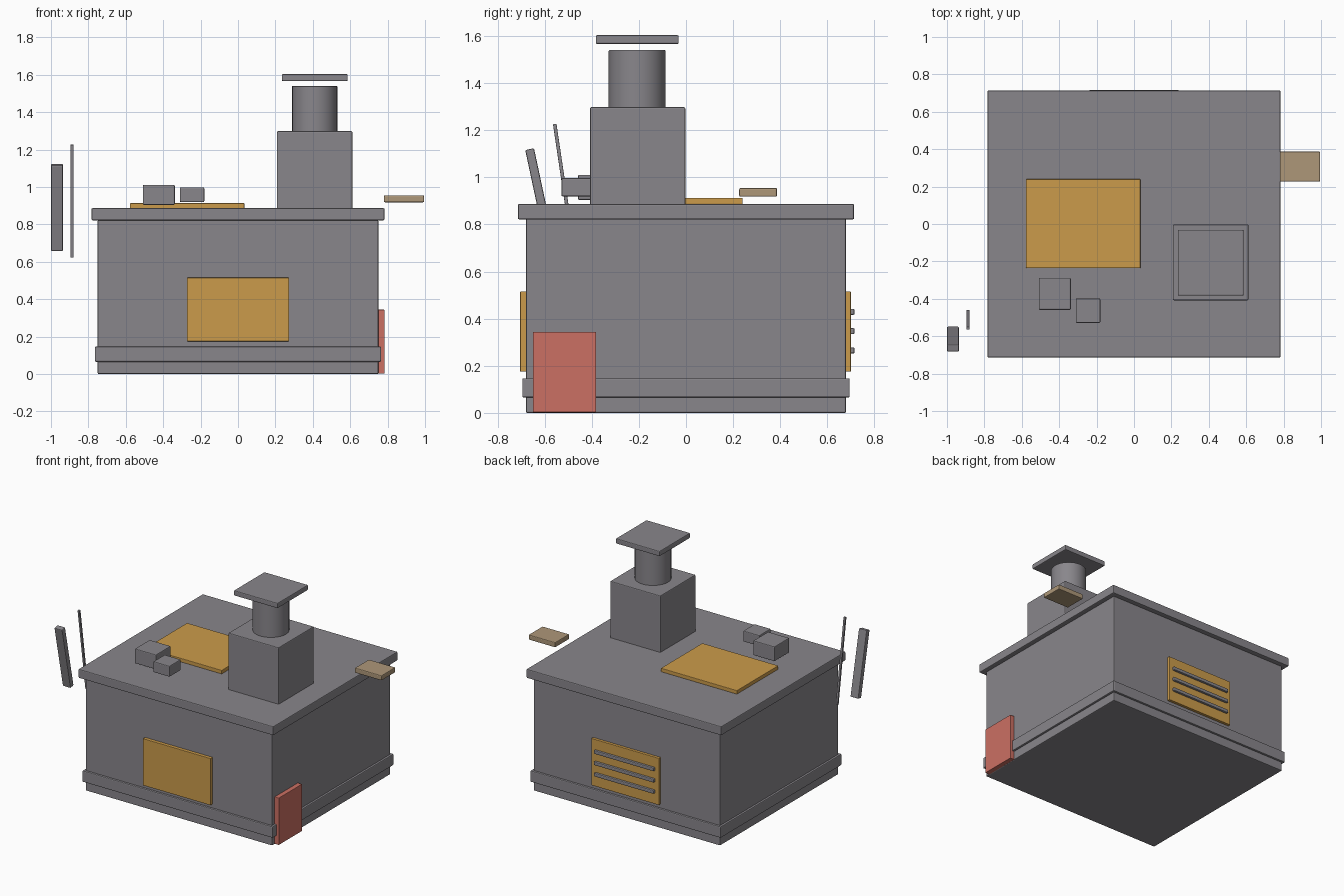
import bpy
import bmesh
from mathutils import Vector

cube = bpy.data.objects.get("Cube")
if cube:
    bpy.data.objects.remove(cube, do_unlink=True)


def make_material(name, rgb):
    mat = bpy.data.materials.new(name)
    mat.use_nodes = True
    color = (*rgb, 1.0)
    mat.diffuse_color = color
    mat.node_tree.nodes["Principled BSDF"].inputs["Base Color"].default_value = color
    return mat


GREY = make_material("stone grey", (0.25, 0.24, 0.26))
OCHRE = make_material("ochre", (0.60, 0.33, 0.07))
TAN = make_material("tan wood", (0.42, 0.31, 0.19))
RED = make_material("faded red", (0.60, 0.16, 0.125))


def finish(name, bm, mat, location, tilt=0.0, bevel=0.006):
    mesh = bpy.data.meshes.new(name)
    bm.to_mesh(mesh)
    bm.free()
    mesh.materials.append(mat)
    obj = bpy.data.objects.new(name, mesh)
    bpy.context.collection.objects.link(obj)
    obj.location = location
    obj.rotation_euler.x = tilt
    if bevel:
        mod = obj.modifiers.new("soft_edges", 'BEVEL')
        mod.width = bevel
        mod.segments = 2
        mod.limit_method = 'ANGLE'
    return obj


def box(name, x, y, z, mat=GREY, tilt=0.0, bevel=0.006):
    """Box from its (low, high) extent on each axis, tilted about its centre."""
    bm = bmesh.new()
    bmesh.ops.create_cube(bm, size=1.0)
    bmesh.ops.scale(bm, vec=Vector([r[1] - r[0] for r in (x, y, z)]), verts=bm.verts)
    return finish(name, bm, mat, [sum(r) / 2 for r in (x, y, z)], tilt, bevel)


def sym(half):
    return (-half, half)


# Main block with plinth band and overhanging top
box("body", sym(0.75), sym(0.68), (0, 0.825))
box("base_band", sym(0.765), sym(0.695), (0.065, 0.147))
box("top_slab", sym(0.783), sym(0.714), (0.822, 0.887))

# Front and rear panels, rear louvres
panel_z = (0.175, 0.515)
box("front_panel", sym(0.272), (-0.704, -0.67), panel_z, OCHRE, bevel=0.002)
box("rear_panel", sym(0.272), (0.67, 0.70), panel_z, OCHRE, bevel=0.002)
for i in range(3):
    z = 0.265 + 0.082 * i
    box(f"rear_louvre_{i + 1}", sym(0.242), (0.69, 0.716), (z - 0.013, z + 0.013))

# Chimney
box("chimney_base", (0.208, 0.612), (-0.408, -0.003), (0.88, 1.298))
bm = bmesh.new()
bmesh.ops.create_cone(bm, cap_ends=True, segments=32, radius1=0.121, radius2=0.121, depth=0.25)
flue = finish("chimney_flue", bm, GREY, (0.41, -0.207, 1.415), bevel=0.003)
bpy.context.view_layer.objects.active = flue
flue.select_set(True)
bpy.ops.object.shade_smooth_by_angle()
flue.select_set(False)
box("chimney_cap", (0.234, 0.586), (-0.383, -0.031), (1.566, 1.604))

# Items on the top
box("top_mat", (-0.577, 0.034), (-0.236, 0.24), (0.885, 0.913), OCHRE, bevel=0.003)
box("large_block", (-0.509, -0.338), (-0.459, -0.288), (0.904, 1.011))
box("small_block", (-0.311, -0.18), (-0.529, -0.398), (0.919, 0.998))

# Side shelf and red corner box
box("side_shelf", (0.78, 0.995), (0.226, 0.387), (0.918, 0.955), TAN)
box("corner_box", (0.51, 0.783), (-0.65, -0.382), (0.002, 0.344), RED, bevel=0.003)

# Leaning tools at the side
box("wide_tool", (-1.0, -0.936), (-0.634, -0.596), (0.655, 1.125), tilt=0.21)
box("thin_tool", (-0.895, -0.88), (-0.52, -0.505), (0.62, 1.23), tilt=0.148, bevel=0.002)
